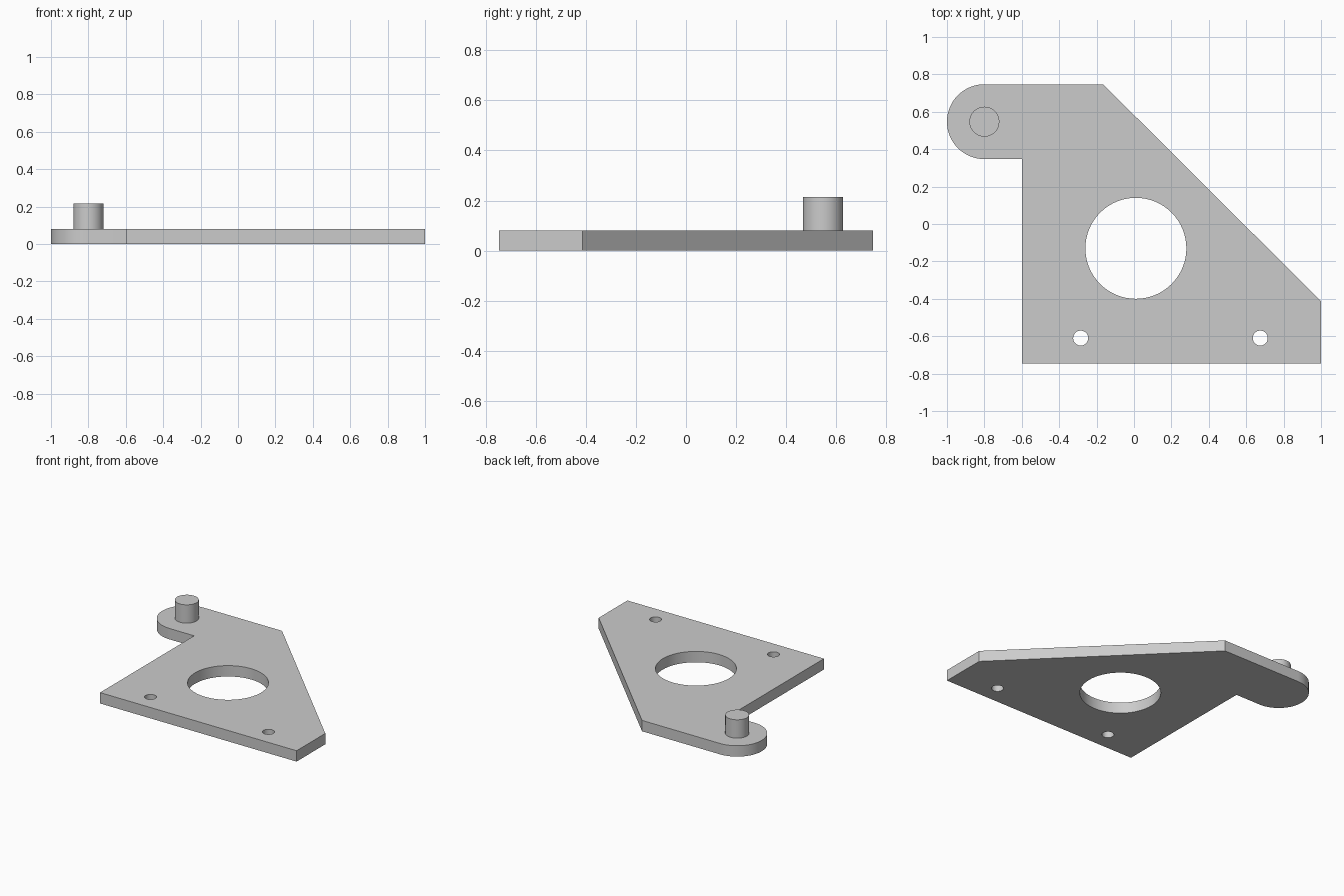
import bpy
import bmesh
from math import pi, cos, sin, radians

cube = bpy.data.objects.get("Cube")
if cube:
    bpy.data.objects.remove(cube, do_unlink=True)

THICK = 0.08
PIN_TOP = 0.215
HALF_Y = 0.747
TAB = (-0.8, 0.547)
TAB_R = 0.2

grey = bpy.data.materials.new("plain grey")
grey.use_nodes = True
colour = (0.6, 0.6, 0.6, 1)
grey.diffuse_color = colour
grey.node_tree.nodes["Principled BSDF"].inputs["Base Color"].default_value = colour


def arc(centre, radius, start, sweep, steps):
    return [(centre[0] + radius * cos(start + sweep * i / steps),
             centre[1] + radius * sin(start + sweep * i / steps))
            for i in range(steps + 1)]


def prism(name, outline, bottom, top):
    """Extrude a counter-clockwise outline from bottom to top."""
    bm = bmesh.new()
    base = bm.faces.new([bm.verts.new((x, y, bottom)) for x, y in outline])
    side = bmesh.ops.extrude_face_region(bm, geom=[base], use_keep_orig=True)
    moved = [v for v in side["geom"] if isinstance(v, bmesh.types.BMVert)]
    bmesh.ops.translate(bm, verts=moved, vec=(0, 0, top - bottom))
    bmesh.ops.recalc_face_normals(bm, faces=bm.faces)
    mesh = bpy.data.meshes.new(name)
    bm.to_mesh(mesh)
    bm.free()
    mesh.materials.append(grey)
    obj = bpy.data.objects.new(name, mesh)
    bpy.context.collection.objects.link(obj)
    return obj


def cylinder(name, centre, radius, bottom, top):
    return prism(name, arc(centre, radius, 0, 2 * pi, 64)[:-1], bottom, top)


def activate(obj):
    bpy.ops.object.select_all(action="DESELECT")
    obj.select_set(True)
    bpy.context.view_layer.objects.active = obj


# Bracket plate: square corner, sloping edge and rounded tab
outline = [(-0.6, -HALF_Y), (1, -HALF_Y), (1, -0.413), (-0.165, HALF_Y)]
outline += arc(TAB, TAB_R, pi / 2, pi, 48)
outline.append((-0.6, TAB[1] - TAB_R))
plate = prism("bracket_plate", outline, 0, THICK)

# Large bore and two bolt holes
for x, y, radius in [(0.01, -0.13, 0.27), (-0.285, -0.61, 0.04), (0.675, -0.61, 0.04)]:
    cutter = cylinder("hole_cutter", (x, y), radius, -0.1, THICK + 0.1)
    cutter.hide_render = True
    activate(plate)
    cut = plate.modifiers.new("hole", "BOOLEAN")
    cut.operation = "DIFFERENCE"
    cut.solver = "EXACT"
    cut.object = cutter
    bpy.ops.object.modifier_apply(modifier=cut.name)
    bpy.data.objects.remove(cutter, do_unlink=True)

# Locating pin standing on the tab
pin = cylinder("locating_pin", TAB, 0.08, THICK, PIN_TOP)

for part in (plate, pin):
    activate(part)
    bpy.ops.object.shade_smooth_by_angle(angle=radians(30))
